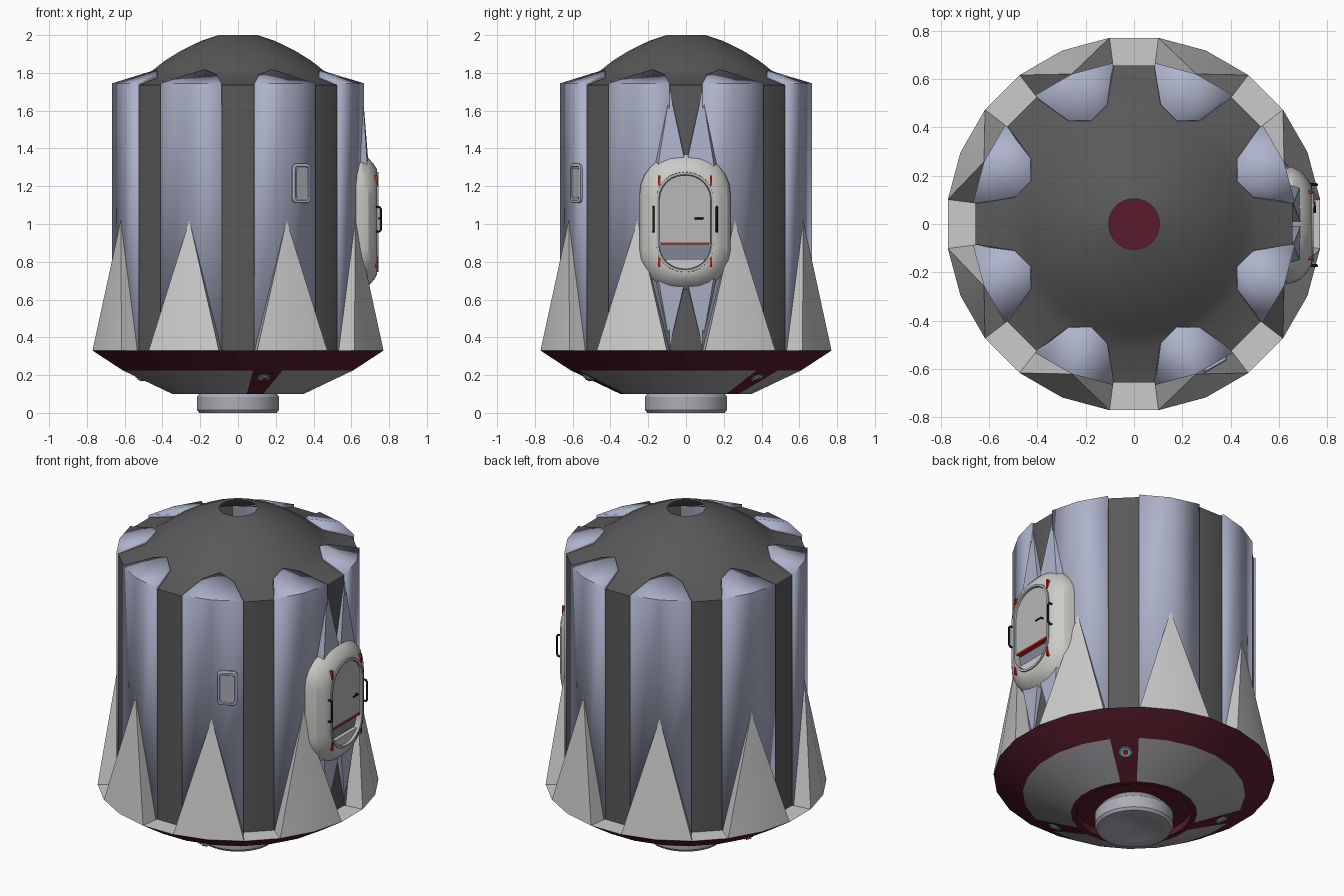
import bpy, bmesh
from math import sin, cos, radians, pi
from mathutils import Matrix, Vector

if "Cube" in bpy.data.objects:
    bpy.data.objects.remove(bpy.data.objects["Cube"])

COL = {"blue": (.42, .45, .60), "dark": (.10, .10, .10), "light": (.55, .55, .53),
       "maroon": (.10, .012, .025), "belly": (.36, .35, .38), "metal": (.42, .41, .46),
       "cream": (.60, .60, .57), "door": (.48, .48, .48), "black": (.01, .01, .01),
       "red": (.5, .02, .02), "teal": (.05, .35, .40), "shade": (.22, .24, .30)}
MATS = {}


def mat(key):
    if key not in MATS:
        MATS[key] = bpy.data.materials.new(key)
        MATS[key].diffuse_color = (*COL[key], 1)
    return MATS[key]


def make(name, verts, faces, colours, recalc=True):
    """Mesh object; colours is one key or one key per face."""
    me = bpy.data.meshes.new(name)
    me.from_pydata([tuple(v) for v in verts], [], faces)
    keys = [colours] * len(faces) if isinstance(colours, str) else colours
    slots = list(dict.fromkeys(keys))
    for k in slots:
        me.materials.append(mat(k))
    for p, k in zip(me.polygons, keys):
        p.material_index = slots.index(k)
    if recalc:
        bm = bmesh.new()
        bm.from_mesh(me)
        bmesh.ops.recalc_face_normals(bm, faces=bm.faces)
        bm.to_mesh(me)
        bm.free()
    ob = bpy.data.objects.new(name, me)
    bpy.context.collection.objects.link(ob)
    return ob


def polar(deg, r, z):
    return Vector((r * cos(radians(deg)), r * sin(radians(deg)), z))


def revolve(name, profile, colour, n=24):
    """Lathe; colour(row, sector) gives the colour key. Runs bottom to top for outward normals."""
    step = 360 / n
    verts = [polar(step * (i + .5), r, z) for r, z in profile for i in range(n)]
    faces, keys = [], []
    for j in range(len(profile) - 1):
        for i in range(n):
            k = (i + 1) % n
            faces.append((j * n + i, j * n + k, (j + 1) * n + k, (j + 1) * n + i))
            keys.append(colour(j, i))
    return make(name, verts, faces, keys, recalc=False)


def outline(hw, hh, rad, n=6):
    """Rounded rectangle in y, z."""
    pts = []
    for q, (sy, sz) in enumerate([(1, 1), (-1, 1), (-1, -1), (1, -1)]):
        for i in range(n + 1):
            a = (q + i / n) * pi / 2
            pts.append((sy * (hw - rad) + rad * cos(a), sz * (hh - rad) + rad * sin(a)))
    return pts


def plate(name, loops, m, colour):
    """Loft rounded rectangles (depth, half width, half height, corner) along local +x."""
    rings = [[m @ Vector((d, y, z)) for y, z in outline(w, h, r)] for d, w, h, r in loops]
    n = len(rings[0])
    faces = [(j * n + i, j * n + (i + 1) % n, (j + 1) * n + (i + 1) % n, (j + 1) * n + i)
             for j in range(len(rings) - 1) for i in range(n)]
    faces += [tuple(range(n)), tuple(range((len(rings) - 1) * n, len(rings) * n))]
    return make(name, [v for r in rings for v in r], faces, colour)


# Dark core with domed roof, open at the top
revolve("core_and_dome", [(.662, .33), (.662, 1.735), (.52, 1.77), (.46, 1.81), (.39, 1.865),
                          (.30, 1.92), (.20, 1.968), (.105, 2.0)], lambda j, i: "dark")

# Base: recessed floor, tapered belly with three stripes, rim band and ledge
revolve("base", [(.001, .14), (.32, .14), (.32, .10), (.35, .10), (.615, .225), (.777, .33), (.66, .33)],
        lambda j, i: "light" if j == 5 else
        "belly" if j == 3 and i % 8 != 2 else "maroon")

# Engine nozzle
revolve("engine_nozzle", [(.001, .03), (.08, .022), (.15, .006), (.18, 0), (.205, 0), (.217, .015),
                          (.217, .085), (.20, .11), (.16, .145)], lambda j, i: "metal", 48)

# Eight wall panels with pointed shoulders, and a fin at the foot of each
for k in range(8):
    c = 22.5 + 45 * k
    v = [polar(c + d, .672, z) for z in (.33, 1.745) for d in (-15, 0, 15)]
    v += [polar(c - 10, .51, 1.79), polar(c, .465, 1.818), polar(c + 10, .51, 1.79)]
    ob = make(f"wall_panel_{k + 1}", v, [(0, 1, 4, 3), (1, 2, 5, 4), (3, 4, 7, 6), (4, 5, 8, 7)],
              "blue", recalc=False)
    s = ob.modifiers.new("thickness", "SOLIDIFY")
    s.thickness, s.offset = .018, -1
    f = [polar(c, .672, 1.02)] + [polar(c + d, .777, .33) for d in (-15, 0, 15)]
    f += [polar(c + d, .66, .33) for d in (15, -15)]
    make(f"fin_{k + 1}", f, [(0, 1, 2), (0, 2, 3), (0, 3, 4), (0, 5, 1), (5, 4, 3, 2, 1), (0, 4, 5)], "light")

# Lamps on the belly stripes
for k, a in enumerate((-75, 45, 165)):
    m = Matrix.Rotation(radians(a), 4, "Z") @ Matrix.Translation((.532, 0, .19)) @ Matrix.Rotation(radians(64), 4, "Y")
    for part, r, d, col in (("ring", .036, .008, "teal"), ("bezel", .026, .012, "light"), ("bulb", .015, .018, "red")):
        plate(f"lamp_{part}_{k + 1}", [(-.01, r, r, r * .999), (d, r, r, r * .999)], m, col)

# Small service hatch on the front right facet
m = Matrix.Rotation(radians(-60), 4, "Z") @ Matrix.Translation((.664, 0, 1.215))
plate("service_hatch_frame", [(-.01, .056, .104, .025), (.012, .056, .104, .025), (.016, .050, .098, .02),
                              (.016, .042, .090, .016), (.008, .040, .087, .015)], m, "blue")
plate("service_hatch_cover", [(.0, .034, .078, .012), (.013, .034, .078, .012)], m, "metal")

# Entry pod on the right side
m = Matrix.Translation((0, -.005, 1.01))
plate("entry_pod", [(.56, .245, .36, .21), (.655, .24, .358, .21), (.69, .225, .34, .20), (.72, .19, .305, .17),
                    (.735, .165, .28, .155), (.737, .152, .265, .145), (.700, .145, .258, .14)], m, "cream")
plate("door_frame", [(.69, .152, .264, .145), (.743, .152, .264, .145), (.743, .139, .251, .132),
                     (.705, .137, .249, .13)], m, "door")
plate("door_recess", [(.695, .138, .25, .13), (.707, .138, .25, .13)], m, "shade")

# Door leaf cut off above the sill, and the sill below it
door = plate("door", [(.70, .136, .248, .13), (.732, .136, .248, .13)], m, "door")
sill = plate("door_sill", [(.70, .136, .248, .13), (.728, .136, .248, .13)], m, "cream")
for ob, z, up in ((door, .90, False), (sill, .815, True)):
    bm = bmesh.new()
    bm.from_mesh(ob.data)
    res = bmesh.ops.bisect_plane(bm, geom=bm.verts[:] + bm.edges[:] + bm.faces[:], plane_co=(0, 0, z),
                                 plane_no=(0, 0, 1), clear_inner=not up, clear_outer=up)
    cut = [e for e in res["geom_cut"] if isinstance(e, bmesh.types.BMEdge)]
    bmesh.ops.holes_fill(bm, edges=cut)
    bm.to_mesh(ob.data)
    bm.free()
plate("door_red_edge", [(.705, .128, .006, .003), (.736, .128, .006, .003)],
      Matrix.Translation((0, -.005, .897)), "red")
for k, z in enumerate((.80, 1.23)):
    for s in (-1, 1):
        plate(f"red_mark_{k}_{'left' if s < 0 else 'right'}", [(.70, .006, .028, .004), (.741, .006, .028, .004)],
              Matrix.Translation((0, -.005 + s * .137, z)), "red")


def rail(name, pts, rad):
    cu = bpy.data.curves.new(name, "CURVE")
    cu.dimensions, cu.bevel_depth, cu.bevel_resolution, cu.use_fill_caps = "3D", rad, 2, True
    sp = cu.splines.new("POLY")
    sp.points.add(len(pts) - 1)
    for p, co in zip(sp.points, pts):
        p.co = (*co, 1)
    cu.materials.append(mat("black"))
    ob = bpy.data.objects.new(name, cu)
    bpy.context.collection.objects.link(ob)


# Grab rails beside the door and the door lever
for side, y in (("left", -.172), ("right", .163)):
    rail(f"grab_rail_{side}", [(.70, y, .96), (.748, y, .96), (.756, y, .97), (.756, y, 1.08),
                               (.748, y, 1.09), (.70, y, 1.09)], .006)
rail("door_lever", [(.72, .09, 1.03), (.748, .09, 1.03), (.748, .045, 1.03)], .005)

# Blue fairings filling the groove above and below the pod
for name, z0, z1 in (("upper_fairing", 1.33, 1.70), ("lower_fairing", .70, .36)):
    for s in (-1, 1):
        make(f"{name}_{'left' if s < 0 else 'right'}",
             [(.69, s * .005, z0), (.685, s * .15, z0 - (z0 - 1.01) * .1), (.66, s * .085, z1), (.62, s * .17, z0),
              (.64, 0, z0)], [(0, 1, 2), (1, 3, 2), (0, 2, 4), (0, 4, 3, 1), (2, 3, 4)], "blue")

# Smooth the gentle bends, keep the hard edges
bpy.ops.object.select_all(action="DESELECT")
for ob in bpy.context.scene.objects:
    if ob.type == "MESH":
        ob.select_set(True)
        bpy.context.view_layer.objects.active = ob
bpy.ops.object.shade_smooth_by_angle(angle=radians(25))

for m in bpy.data.materials:
    if m.users and not m.is_grease_pencil:
        m.use_nodes = True
        m.node_tree.nodes["Principled BSDF"].inputs["Base Color"].default_value = m.diffuse_color
